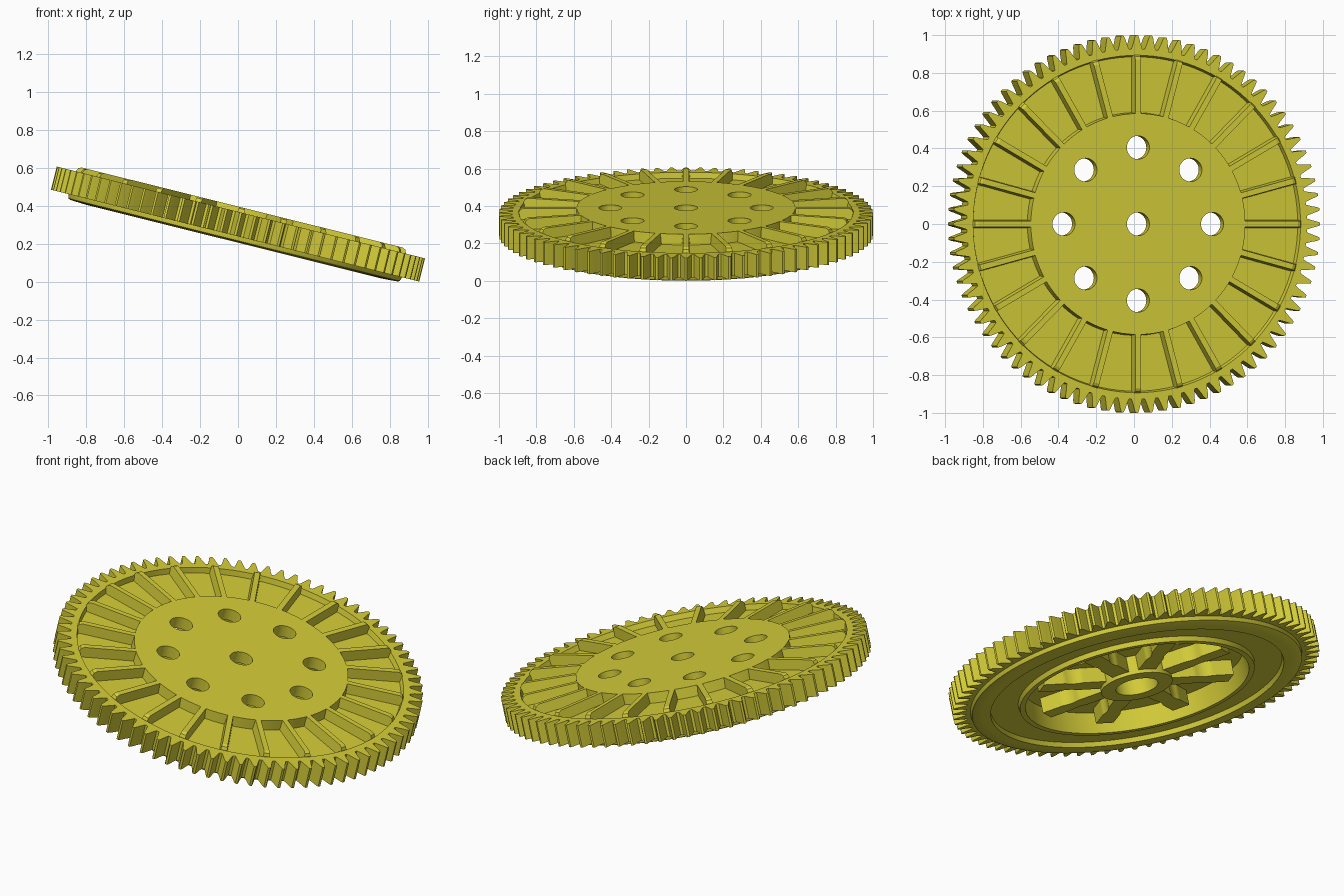
import bpy, bmesh
from math import pi, sin, cos, sqrt, radians
from mathutils import Matrix

if "Cube" in bpy.data.objects:
    bpy.data.objects.remove(bpy.data.objects["Cube"])

TEETH, SEG = 80, 120
TILT = Matrix.Translation((0, 0, 0.303)) @ Matrix.Rotation(radians(14), 4, 'Y')
olive = bpy.data.materials.new("olive_plastic")
olive.diffuse_color = (0.66, 0.61, 0.04, 1)
olive.use_nodes = True
olive.node_tree.nodes["Principled BSDF"].inputs["Base Color"].default_value = olive.diffuse_color


def finish(name, bm, smooth=True):
    bmesh.ops.remove_doubles(bm, verts=bm.verts, dist=1e-5)
    bmesh.ops.recalc_face_normals(bm, faces=bm.faces)
    me = bpy.data.meshes.new(name)
    bm.to_mesh(me)
    bm.free()
    ob = bpy.data.objects.new(name, me)
    bpy.context.collection.objects.link(ob)
    me.materials.append(olive)
    ob.matrix_world = TILT
    bpy.ops.object.select_all(action='DESELECT')
    bpy.context.view_layer.objects.active = ob
    ob.select_set(True)
    if smooth:
        bpy.ops.object.shade_smooth_by_angle(angle=radians(25))
    return ob


def lathe(name, profile, seg=SEG, closed=False):
    bm = bmesh.new()
    vs = [bm.verts.new((r, 0, h)) for r, h in profile]
    pairs = list(zip(vs, vs[1:])) + ([(vs[-1], vs[0])] if closed else [])
    edges = [bm.edges.new(p) for p in pairs]
    bmesh.ops.spin(bm, geom=vs + edges, cent=(0, 0, 0), axis=(0, 0, 1),
                   angle=2 * pi, steps=seg, use_merge=True)
    return finish(name, bm)


def prism(bm, low, high, rot):
    """Solid between two matching outlines, turned about the axle."""
    m = Matrix.Rotation(rot, 4, 'Z')
    a = [bm.verts.new(m @ Matrix.Translation(p).translation) for p in low]
    b = [bm.verts.new(m @ Matrix.Translation(p).translation) for p in high]
    bm.faces.new(a)
    bm.faces.new(b)
    n = len(a)
    for i in range(n):
        j = (i + 1) % n
        bm.faces.new((a[i], a[j], b[j], b[i]))


# Wheel body: raised centre, recessed upper web, stepped underside, open cup
body = lathe("wheel_body", [
    (0, .09), (.585, .09), (.59, .032), (.885, .032), (.893, .063), (.905, .063),
    (.905, -.063), (.90, -.085), (.89, -.09), (.84, -.093), (.80, -.095),
    (.795, -.068), (.645, -.068), (.64, -.095), (.61, -.095), (.60, .02), (0, .02)])

# Round through holes: one at the axle, eight around it
bm = bmesh.new()
for x, y in [(0, 0)] + [(.405 * cos(k * pi / 4), .405 * sin(k * pi / 4)) for k in range(8)]:
    bmesh.ops.create_cone(bm, cap_ends=True, segments=32, radius1=.062, radius2=.062,
                          depth=.4, matrix=Matrix.Translation((x, y, 0)))
cutter = finish("hole_cutter", bm, smooth=False)
cutter.hide_render = True
mod = body.modifiers.new("holes", 'BOOLEAN')
mod.operation, mod.solver, mod.object = 'DIFFERENCE', 'EXACT', cutter
bpy.context.view_layer.objects.active = body
while body.modifiers[0] != mod:
    bpy.ops.object.modifier_move_to_index(modifier=mod.name, index=0)
bpy.ops.object.modifier_apply(modifier=mod.name)
bpy.data.objects.remove(cutter)

# Toothed rim: tapered teeth with narrow rounded tips
bm = bmesh.new()
tooth = [(-.5, .928), (-.40, .928), (-.27, .955), (-.16, .985), (-.08, 1.0),
         (.08, 1.0), (.16, .985), (.27, .955), (.40, .928)]
rows = []
for k in range(TEETH):
    for t, r in tooth:
        a = (k + t) * 2 * pi / TEETH
        rows.append([bm.verts.new((q * cos(a), q * sin(a), h))
                     for q, h in ((.90, .063), (r, .063), (r, -.063), (.90, -.063))])
for p, q in zip(rows, rows[1:] + rows[:1]):
    for i in range(4):
        j = (i + 1) % 4
        bm.faces.new((p[i], p[j], q[j], q[i]))
finish("toothed_rim", bm)

# Upper ribs: 24 drafted bars with a rounded outer end
bm = bmesh.new()
side = [(.58, .03), (.895, .03), (.895, .068), (.888, .082), (.872, .09), (.58, .09)]


def half(h):
    return .022 - .007 * (h - .03) / .06


for k in range(24):
    prism(bm, [(r, -half(h), h) for r, h in side],
          [(r, half(h), h) for r, h in side], k * pi / 12)
finish("upper_ribs", bm)

# Axle hub under the plate
lathe("axle_hub", [(.115, .025), (.115, -.085), (.195, -.085), (.195, .025)], 48, True)

# Lower ribs: eight spokes between the holes, waisted for hole clearance
bm = bmesh.new()
CLEAR = .115


def waist(r):
    d = CLEAR ** 2 - (r - .374) ** 2
    return min(.05, .155 - sqrt(d)) if d > 0 else .05


radii = [.17] + [.30 + .0123 * i for i in range(13)] + [.545]
outline = [(r, -waist(r)) for r in radii] + [(r, waist(r)) for r in reversed(radii)]
for k in range(8):
    prism(bm, [(x, y, -.065) for x, y in outline],
          [(x, y, .025) for x, y in outline], (k + .5) * pi / 4)
finish("lower_ribs", bm)
